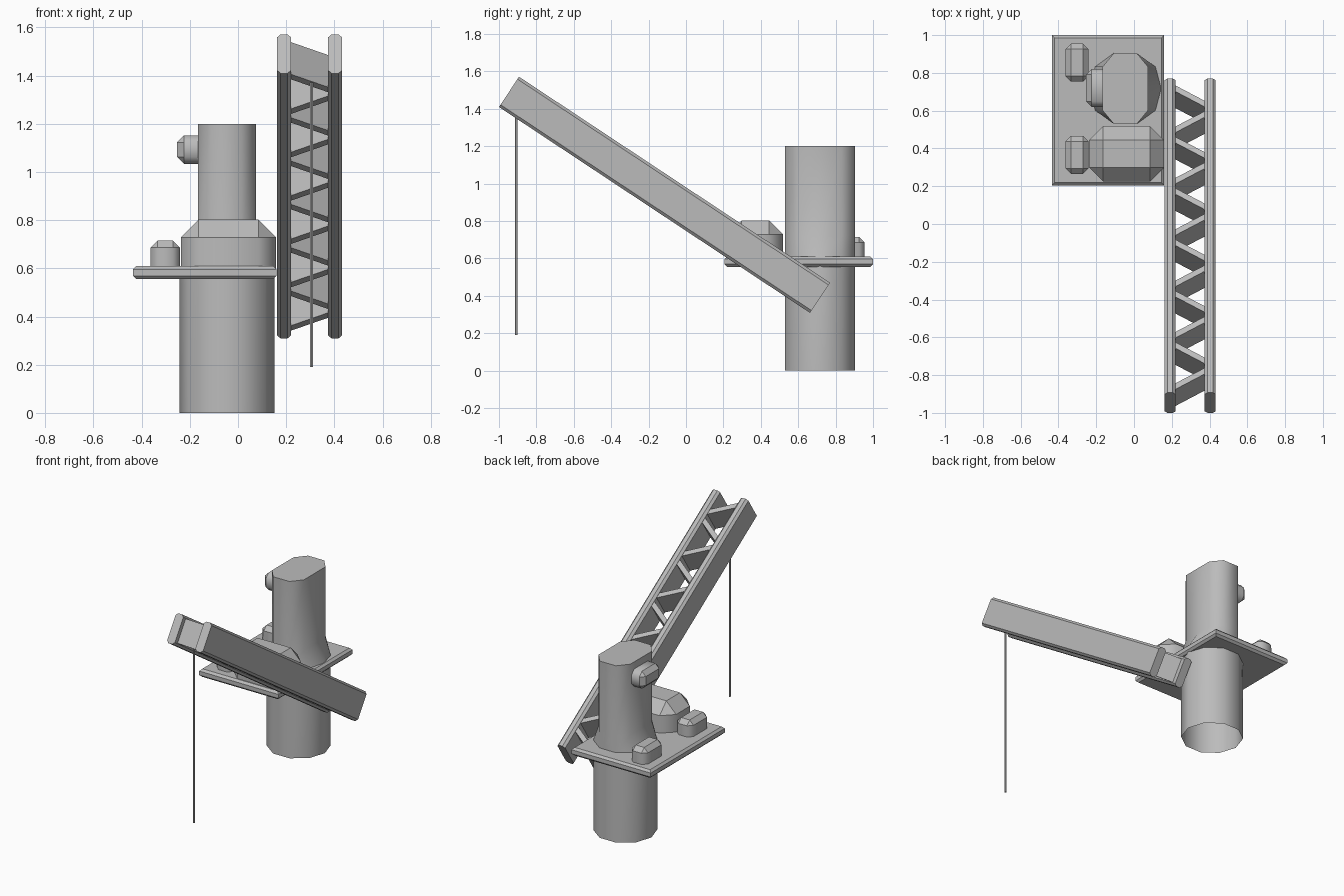
import bpy, bmesh, math
from mathutils import Matrix

if "Cube" in bpy.data.objects:
    bpy.data.objects.remove(bpy.data.objects["Cube"])

TILT = math.radians(-33.5)
BOOM = Matrix.Translation((0, -0.115, 0.94)) @ Matrix.Rotation(TILT, 4, 'X')
GREY = bpy.data.materials.new("grey")
GREY.diffuse_color = (0.5, 0.5, 0.5, 1)
GREY.use_nodes = True
GREY.node_tree.nodes["Principled BSDF"].inputs["Base Color"].default_value = GREY.diffuse_color


def make(name, bm):
    bmesh.ops.recalc_face_normals(bm, faces=bm.faces)
    me = bpy.data.meshes.new(name)
    bm.to_mesh(me)
    bm.free()
    me.materials.append(GREY)
    ob = bpy.data.objects.new(name, me)
    bpy.context.collection.objects.link(ob)
    return ob


def box(name, lo, hi, chamfer, keep, smooth_axis=None):
    """Box between two corners; chamfers the edges that keep() accepts.
    Edges along smooth_axis are shaded smooth, all others stay sharp."""
    bm = bmesh.new()
    bmesh.ops.create_cube(bm, size=1)
    for v in bm.verts:
        v.co = [lo[i] + (v.co[i] + 0.5) * (hi[i] - lo[i]) for i in range(3)]
    edges = [e for e in bm.edges if keep(e.verts[0].co, e.verts[1].co)]
    bmesh.ops.bevel(bm, geom=edges, offset=chamfer, segments=1,
                    profile=0.5, affect='EDGES')
    if smooth_axis is not None:
        for f in bm.faces:
            f.smooth = True
        for e in bm.edges:
            d = (e.verts[1].co - e.verts[0].co).normalized()
            e.smooth = abs(d[smooth_axis]) > 0.99
    return make(name, bm)


def above(z):
    # every edge except those around the base
    return lambda a, b: max(a.z, b.z) > z + 1e-4


# Ten-sided column, its sides flattened above the platform
bm = bmesh.new()
rings = []
for z, limit in [(0, 0.197), (0.58, 0.197), (0.61, 0.19), (0.72, 0.12), (1.2, 0.12)]:
    ring = []
    for k in range(10):
        x = 0.197 * math.cos(k * math.tau / 10)
        y = 0.197 * math.sin(k * math.tau / 10)
        ring.append(bm.verts.new((-0.046 + max(-limit, min(limit, x)), 0.717 + y, z)))
    rings.append(ring)
for a, b in zip(rings, rings[1:]):
    for k in range(10):
        n = (k + 1) % 10
        bm.faces.new((a[k], a[n], b[n], b[k]))
bm.faces.new(rings[-1])
column = make("column", bm)
bpy.context.view_layer.objects.active = column
column.select_set(True)
bpy.ops.object.shade_smooth_by_angle(angle=math.radians(60))

# Platform (rims chamfered) and machinery housing
box("platform", (-0.435, 0.205, 0.555), (0.16, 1.0, 0.61), 0.014,
    lambda a, b: abs(a.z - b.z) < 1e-4)
box("machinery_housing", (-0.237, 0.225, 0.59), (0.158, 0.518, 0.802), 0.073, above(0.59), 2)

# Small equipment boxes: two on the platform, one on the column side
for name, y in (("front_equipment_box", 0.266), ("rear_equipment_box", 0.754)):
    box(name, (-0.363, y, 0.59), (-0.241, y + 0.201, 0.715), 0.029, above(0.59), 2)
box("column_equipment_box", (-0.253, 0.62, 1.033), (-0.13, 0.821, 1.152), 0.029,
    lambda a, b: min(a.x, b.x) < -0.14, 0)

# Two boom beams, chamfered along their length
for side, x in (("left", 0.191), ("right", 0.403)):
    beam = box(side + "_boom_beam", (x - 0.029, -0.997, -0.097), (x + 0.029, 0.997, 0.097),
               0.015, lambda a, b: abs(a.y - b.y) > 1)
    beam.matrix_world = BOOM

# Zigzag bracing plates between the beams, ends buried in the beams
bm = bmesh.new()
N, PITCH = 12, 0.163
for i in range(N):
    y = PITCH * (i - (N - 1) / 2)
    slope = 0.63 if i % 2 == 0 else -0.63
    bar = bmesh.ops.create_cube(bm, size=1)["verts"]
    for v in bar:
        dx = v.co.x * 0.215
        v.co = (0.297 + dx, y + slope * dx + v.co.y * 0.038, v.co.z * 0.16)
make("boom_bracing", bm).matrix_world = BOOM

# Hoist cable hanging from the boom tip
bm = bmesh.new()
bmesh.ops.create_cone(bm, cap_ends=True, segments=6, radius1=0.007, radius2=0.007,
                      depth=1.18, matrix=Matrix.Translation((0.305, -0.907, 0.78)))
make("hoist_cable", bm)
